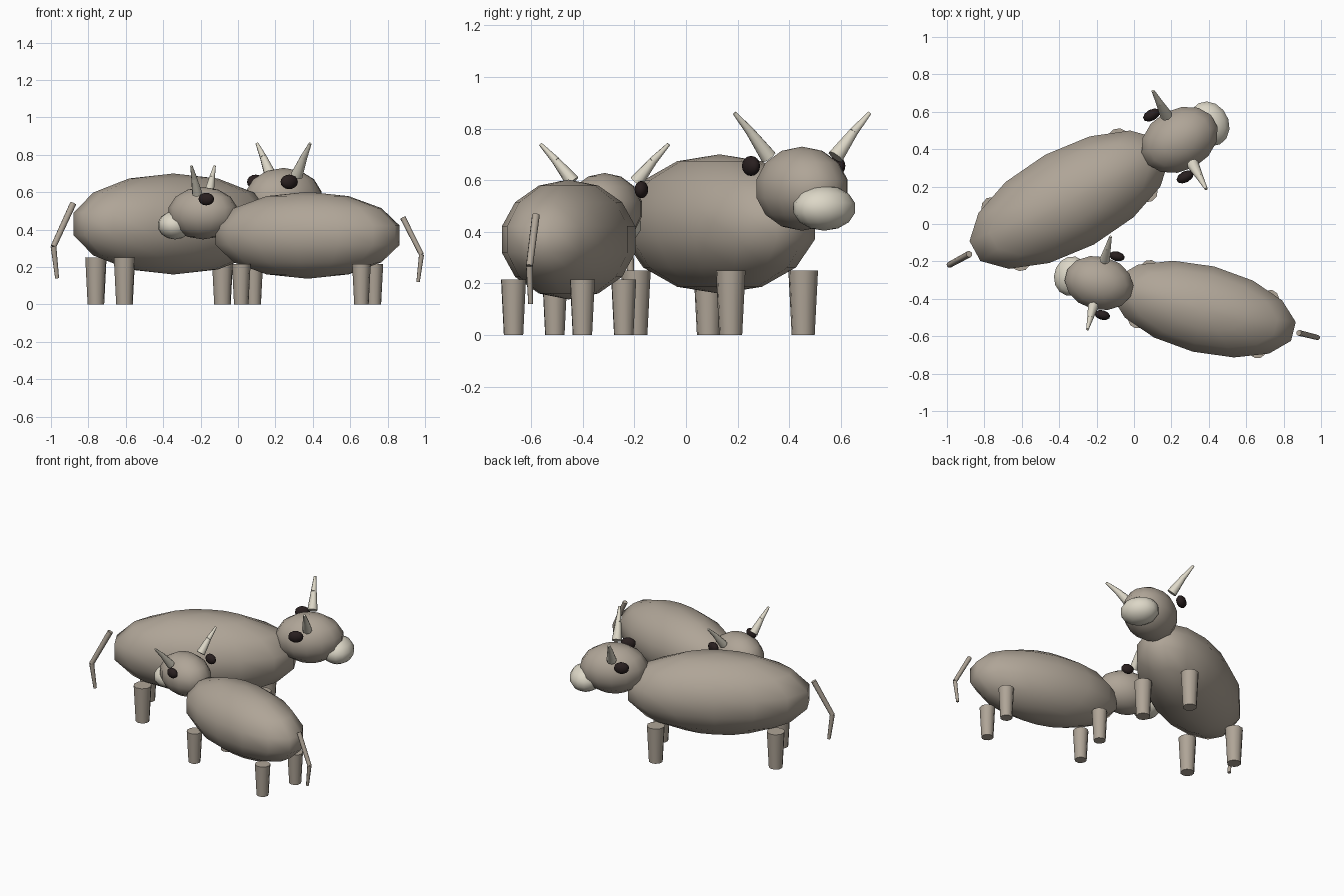
import bpy, math
from mathutils import Matrix, Vector

cube = bpy.data.objects.get("Cube")
if cube:
    bpy.data.objects.remove(cube, do_unlink=True)


def material(name, rgb):
    m = bpy.data.materials.new(name)
    m.use_nodes = True
    m.diffuse_color = (*rgb, 1)
    m.node_tree.nodes["Principled BSDF"].inputs["Base Color"].default_value = (*rgb, 1)
    return m


hide = material("taupe hide", (0.43, 0.375, 0.31))
ivory = material("pale ivory", (0.72, 0.68, 0.57))
black = material("eye black", (0.022, 0.014, 0.014))


def finish(name, matrix, mat, angle):
    """Name, place, colour and smooth the newly added primitive."""
    ob = bpy.context.object
    ob.name = ob.data.name = name
    ob.data.transform(matrix)
    ob.data.materials.append(mat)
    bpy.ops.object.shade_smooth_by_angle(angle=math.radians(angle))
    return ob


def ellipsoid(name, frame, centre, radii, mat, segments=14, rings=7):
    bpy.ops.mesh.primitive_uv_sphere_add(segments=segments, ring_count=rings, radius=1)
    finish(name, frame @ Matrix.Translation(centre) @ Matrix.Diagonal((*radii, 1)), mat, 60)


def taper(name, frame, start, end, r_start, r_end, mat, sides=8):
    """Tapered round bar from start to end."""
    a, b = Vector(start), Vector(end)
    bpy.ops.mesh.primitive_cone_add(vertices=sides, radius1=r_start, radius2=r_end,
                                    depth=(b - a).length)
    turn = (b - a).to_track_quat("Z", "Y").to_matrix().to_4x4()
    finish(name, frame @ Matrix.Translation((a + b) / 2) @ turn, mat, 50)


def bull(prefix, x, y, heading, size):
    # Local frame: +x is forward, +y is the animal's left
    frame = (Matrix.Translation((x, y, 0)) @ Matrix.Rotation(math.radians(heading), 4, "Z")
             @ Matrix.Scale(size, 4))

    # Trunk, head and muzzle
    ellipsoid(prefix + "_body", frame, (0, 0, 0.43), (0.605, 0.28, 0.27), hide)
    ellipsoid(prefix + "_head", frame, (0.67, 0, 0.567), (0.222, 0.17, 0.163), hide)
    ellipsoid(prefix + "_muzzle", frame, (0.85, 0, 0.492), (0.107, 0.127, 0.088), ivory)

    for side, s in (("left", 1), ("right", -1)):
        # Eyes
        ellipsoid(f"{prefix}_{side}_eye", frame, (0.602, s * 0.188, 0.655),
                  (0.05, 0.03, 0.039), black, 10, 8)
        # Horns in two pieces
        base, mid, tip = ((0.67, s * q, z) for q, z in ((0.148, 0.69), (0.226, 0.785), (0.298, 0.86)))
        taper(f"{prefix}_{side}_horn_base", frame, base, mid, 0.033, 0.019, ivory)
        taper(f"{prefix}_{side}_horn_tip", frame, mid, tip, 0.019, 0.008, ivory)
        # Legs
        for end, p in (("front", 0.385), ("rear", -0.385)):
            taper(f"{prefix}_{end}_{side}_leg", frame, (p, s * 0.16, 0),
                  (p, s * 0.16, 0.25), 0.045, 0.058, hide, 10)

    # Tail with a bend
    root, bend, end = (-0.61, 0, 0.54), (-0.73, 0, 0.31), (-0.708, 0, 0.14)
    taper(prefix + "_tail_upper", frame, root, bend, 0.018, 0.016, hide)
    taper(prefix + "_tail_lower", frame, bend, end, 0.016, 0.011, hide)


bull("large", -0.345, 0.13, 28.5, 1.0)
bull("small", 0.372, -0.455, 166, 0.86)
